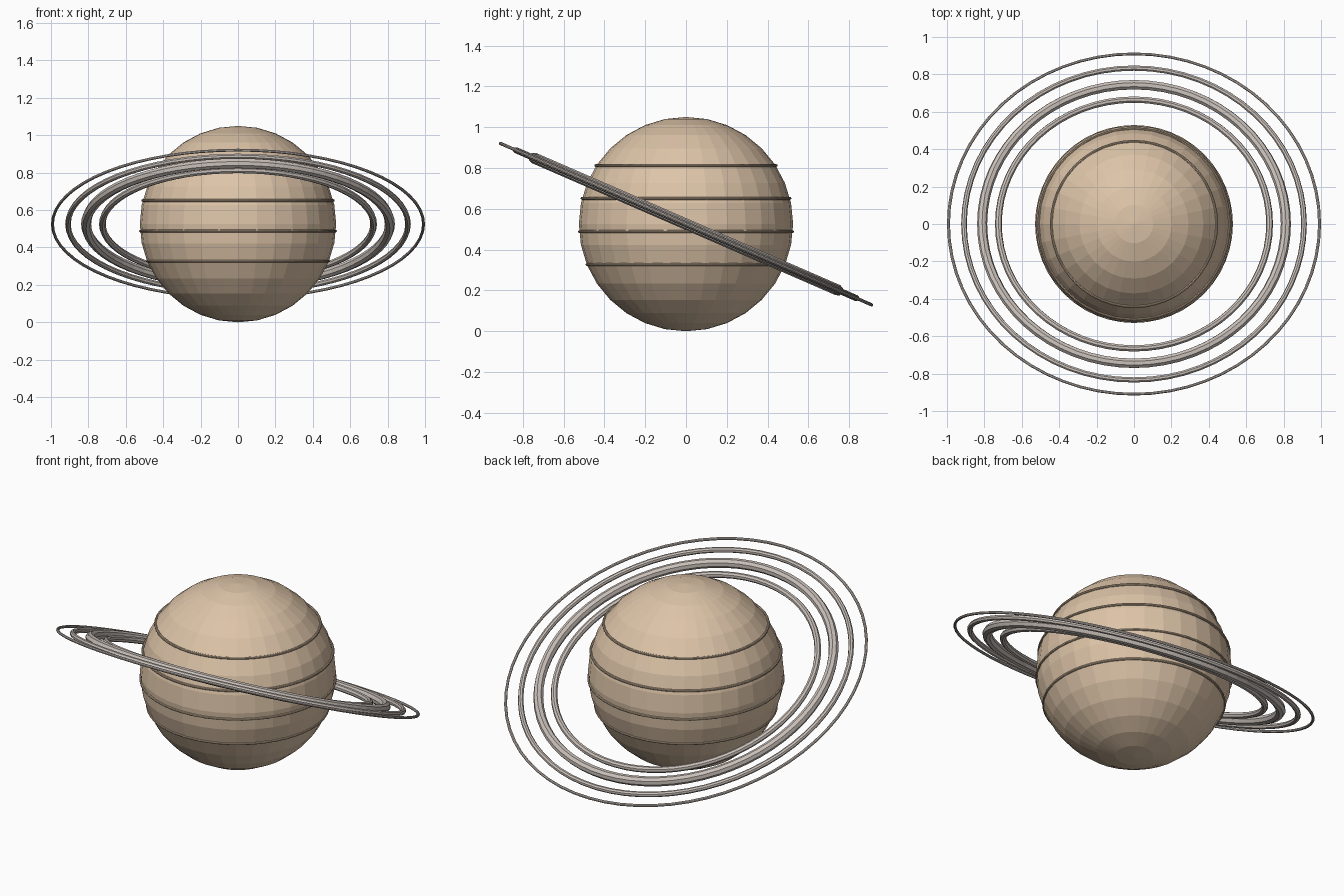
import bpy
import math

if "Cube" in bpy.data.objects:
    bpy.data.objects.remove(bpy.data.objects["Cube"])

R = 0.525             # globe radius, also its centre height
TILT = math.radians(-23.5)


def colour(name, rgb):
    m = bpy.data.materials.new(name)
    m.diffuse_color = (*rgb, 1)
    m.use_nodes = True
    m.node_tree.nodes["Principled BSDF"].inputs["Base Color"].default_value = m.diffuse_color
    return m


def torus(name, z, major, minor, segs, sides, tilt, mat):
    bpy.ops.mesh.primitive_torus_add(
        location=(0, 0, z), rotation=(tilt, 0, 0),
        major_radius=major, minor_radius=minor,
        major_segments=segs, minor_segments=sides)
    ob = bpy.context.object
    ob.name = name
    ob.data.materials.append(mat)


tan = colour("tan", (0.72, 0.55, 0.39))
brown = colour("brown", (0.55, 0.42, 0.30))
ice = colour("ice", (0.58, 0.52, 0.48))

# Faceted globe
bpy.ops.mesh.primitive_uv_sphere_add(segments=32, ring_count=16,
                                     radius=R, location=(0, 0, R))
globe = bpy.context.object
globe.name = "planet_globe"
globe.data.materials.append(tan)

# Thin level bands hugging the globe
for i, (z, major) in enumerate([(0.812, 0.442), (0.651, 0.510),
                                (0.488, 0.522), (0.327, 0.485)]):
    torus(f"surface_band_{i + 1}", z, major, 0.007, 48, 8, 0, brown)

# Tilted rings, inner to outer
for i, (major, minor) in enumerate([(0.725, 0.018), (0.812, 0.027),
                                    (0.909, 0.015), (0.992, 0.008)]):
    torus(f"tilted_ring_{i + 1}", R, major, minor, 64, 8, TILT, ice)
